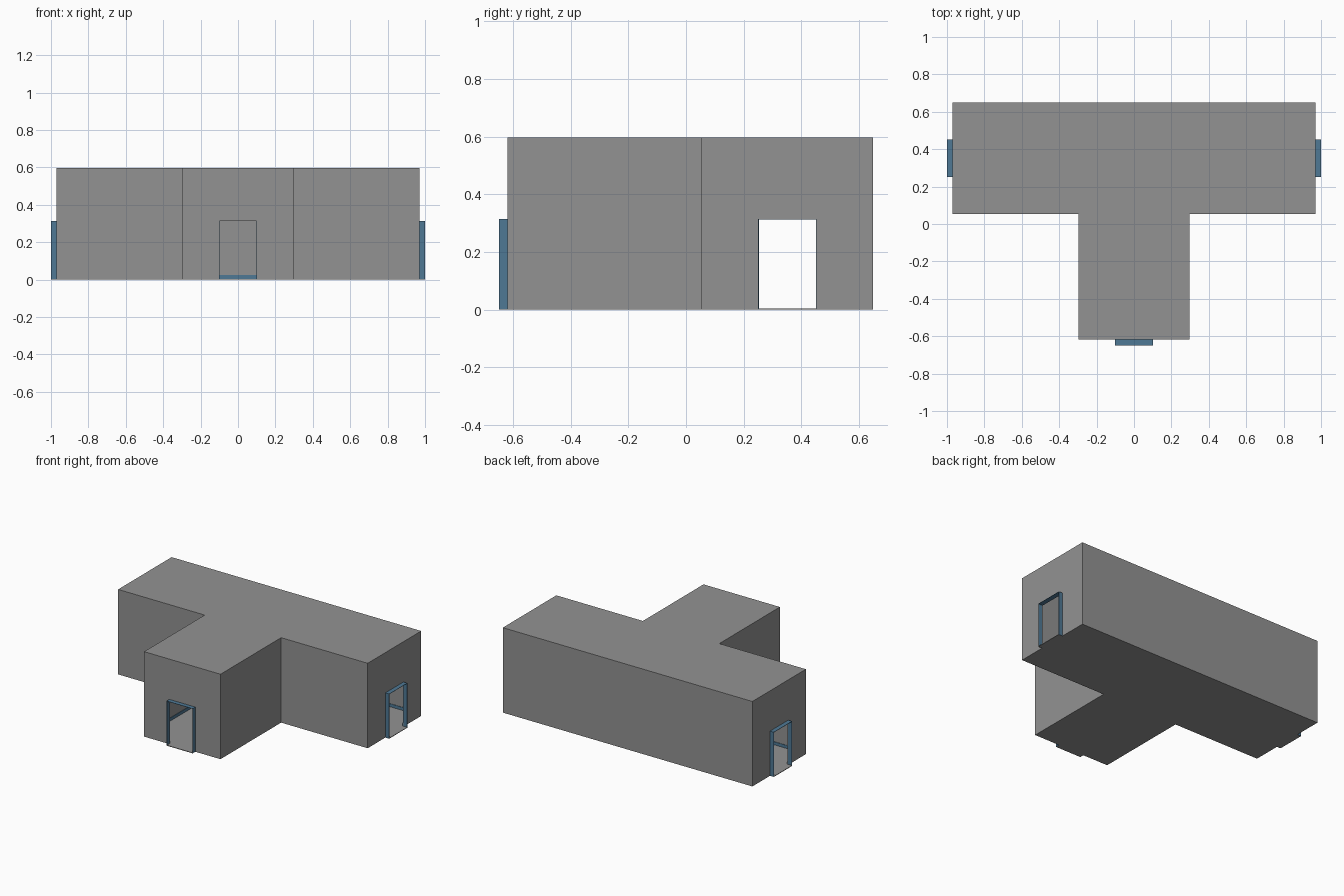
import bpy, bmesh
from mathutils import Vector

if "Cube" in bpy.data.objects:
    bpy.data.objects.remove(bpy.data.objects["Cube"])

C = 0.3515          # y of the crossing centre
HALF, ARM = 0.297, 0.97   # corridor half width, arm length from the crossing
HEIGHT = 0.597
DOOR_HALF, DOOR_H = 0.099, 0.312
SLEEVE = 0.03       # how far door frames stand out
T = 0.004           # sheet thickness


def material(name, rgb):
    m = bpy.data.materials.new(name)
    m.diffuse_color = (*rgb, 1)
    m.use_nodes = True
    m.node_tree.nodes["Principled BSDF"].inputs["Base Color"].default_value = m.diffuse_color
    return m


GREY = material("wall grey", (0.29, 0.29, 0.29))
BLUE = material("trim blue", (0.078, 0.19, 0.30))


def outline(d=0.0):
    """Counter-clockwise T plan, inset by d; flag marks edges that carry a door."""
    h, a = HALF - d, ARM - d
    pts = [(-h, C - a), (h, C - a), (h, C - h), (a, C - h),
           (a, C + h), (-a, C + h), (-a, C - h), (-h, C - h)]
    doors = {0, 3, 5}
    return [(Vector((*p, 0)), Vector((*pts[(i + 1) % 8], 0)), i in doors)
            for i, p in enumerate(pts)]


def door_points(a, b):
    mid, u = (a + b) / 2, (b - a).normalized()
    return mid - u * DOOR_HALF, mid + u * DOOR_HALF, Vector((u.y, -u.x, 0))


def up(p, z):
    return Vector((p.x, p.y, z))


def upright(a, b, z0, z1):
    """Vertical panel facing outward."""
    return [up(a, z0), up(b, z0), up(b, z1), up(a, z1)]


def sheet(name, polys, mat, offset, thickness=T):
    bm = bmesh.new()
    for poly in polys:
        bm.faces.new([bm.verts.new(p) for p in poly])
    bmesh.ops.remove_doubles(bm, verts=bm.verts, dist=1e-5)
    me = bpy.data.meshes.new(name)
    bm.to_mesh(me)
    bm.free()
    me.materials.append(mat)
    ob = bpy.data.objects.new(name, me)
    bpy.context.collection.objects.link(ob)
    s = ob.modifiers.new("thickness", 'SOLIDIFY')
    s.thickness, s.offset = thickness, offset
    s.use_even_offset = True
    return ob


# Outer walls with door openings, and roof
walls, floor = [], []
for a, b, has_door in outline():
    floor.append(a)
    if has_door:
        p, q, n = door_points(a, b)
        walls.append([a, p, up(p, DOOR_H), up(q, DOOR_H), q, b,
                      up(b, HEIGHT), up(a, HEIGHT)])
        floor += [p, p + n * SLEEVE, q + n * SLEEVE, q]
    else:
        walls.append(upright(a, b, 0, HEIGHT))
walls.append([up(a, HEIGHT) for a, b, d in outline()])
sheet("walls_and_roof", walls, GREY, -1)

# Floor with a doorstep at each opening
sheet("floor", [floor[::-1]], GREY, -1)

# Door frames: thin sleeves standing out from the end walls
names = iter(["front_door_frame", "right_door_frame", "left_door_frame"])
for a, b, has_door in outline():
    if has_door:
        p, q, n = door_points(a, b)
        po, qo, pi, qi = p + n * SLEEVE, q + n * SLEEVE, p - n * T, q - n * T
        sheet(next(names), [
            upright(pi, po, 0, DOOR_H)[::-1],
            [up(pi, DOOR_H), up(po, DOOR_H), up(qo, DOOR_H), up(qi, DOOR_H)][::-1],
            upright(qo, qi, 0, DOOR_H)[::-1]], BLUE, -1, 0.002)

# Skirting strip along the inside of the walls
strips = []
for a, b, has_door in outline(T):
    if has_door:
        p, q, n = door_points(a, b)
        strips += [upright(a, p, T, 0.025), upright(q, b, T, 0.025)]
    else:
        strips.append(upright(a, b, T, 0.025))
sheet("skirting", strips, BLUE, -1, 0.003)
